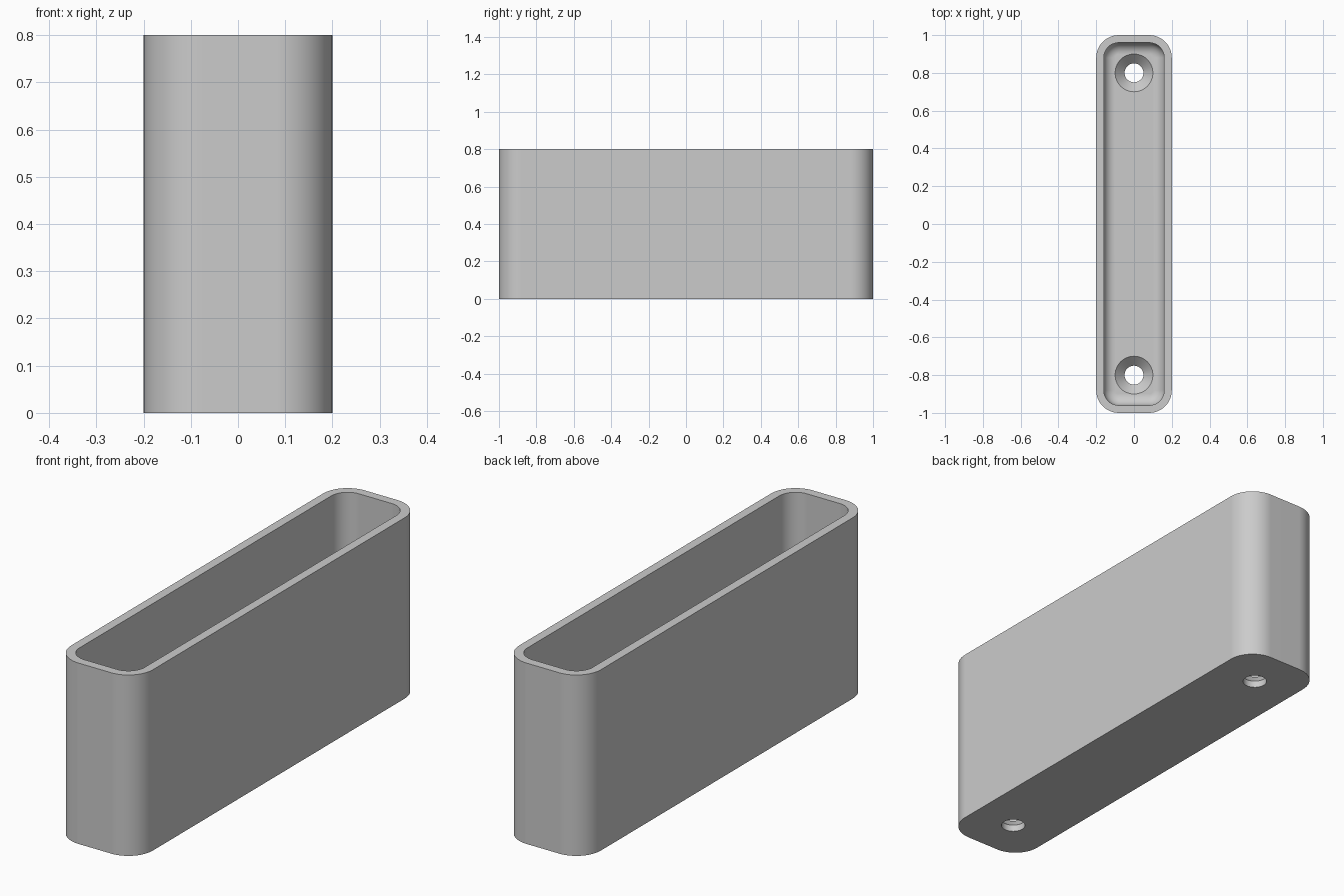
import bpy, bmesh
from math import sin, cos, pi, radians

if "Cube" in bpy.data.objects:
    bpy.data.objects.remove(bpy.data.objects["Cube"])

HALF_X, HALF_Y, HEIGHT = 0.2, 1.0, 0.8
CORNER, WALL, FLOOR, FILLET = 0.12, 0.04, 0.08, 0.06
STEPS = 12

grey = bpy.data.materials.new("light grey")
grey.use_nodes = True
colour = (0.6, 0.6, 0.6, 1)
grey.diffuse_color = colour
grey.node_tree.nodes["Principled BSDF"].inputs["Base Color"].default_value = colour


def rounded_ring(bm, inset, z):
    """Rounded rectangle of vertices, shrunk inwards by inset."""
    r = CORNER - inset
    ring = []
    for q, (sx, sy) in enumerate([(1, 1), (-1, 1), (-1, -1), (1, -1)]):
        for i in range(STEPS + 1):
            a = (q + i / STEPS) * pi / 2
            ring.append(bm.verts.new((sx * (HALF_X - CORNER) + r * cos(a),
                                      sy * (HALF_Y - CORNER) + r * sin(a), z)))
    return ring


def circle_ring(bm, y, r, z, n=48):
    return [bm.verts.new((r * cos(2 * pi * i / n), y + r * sin(2 * pi * i / n), z))
            for i in range(n)]


def loft(name, rings_of):
    """Closed solid through a list of matching rings."""
    bm = bmesh.new()
    rings = rings_of(bm)
    for a, b in zip(rings, rings[1:]):
        for i in range(len(a)):
            j = (i + 1) % len(a)
            bm.faces.new((a[i], a[j], b[j], b[i]))
    bm.faces.new(rings[0][::-1])
    bm.faces.new(rings[-1])
    bmesh.ops.recalc_face_normals(bm, faces=bm.faces)
    mesh = bpy.data.meshes.new(name)
    bm.to_mesh(mesh)
    bm.free()
    mesh.materials.append(grey)
    obj = bpy.data.objects.new(name, mesh)
    bpy.context.collection.objects.link(obj)
    return obj


# Open tray: outer wall, rim, inner wall, rounded inner floor edge
def tray_rings(bm):
    profile = [(0, 0), (0, HEIGHT), (WALL, HEIGHT)]
    for i in range(9):
        a = i / 8 * pi / 2
        profile.append((WALL + FILLET * (1 - cos(a)), FLOOR + FILLET * (1 - sin(a))))
    return [rounded_ring(bm, inset, z) for inset, z in profile]


tray = loft("tray", tray_rings)
bpy.context.view_layer.objects.active = tray
tray.select_set(True)

# Countersunk screw holes through the floor
for y in (-0.8, 0.8):
    hole = loft("screw_hole_cutter", lambda bm: [
        circle_ring(bm, y, r, z) for r, z in
        [(0.05, -0.05), (0.05, FLOOR - 0.05), (0.1, FLOOR), (0.1, FLOOR + 0.1)]])
    hole.hide_render = True
    cut = tray.modifiers.new("screw_hole", "BOOLEAN")
    cut.operation, cut.solver, cut.object = "DIFFERENCE", "EXACT", hole
    bpy.ops.object.modifier_apply(modifier=cut.name)
    bpy.data.objects.remove(hole)

# Smooth curved walls, crisp rims
bpy.ops.object.shade_smooth_by_angle(angle=radians(30))
weighted = tray.modifiers.new("weighted_normals", "WEIGHTED_NORMAL")
weighted.keep_sharp = True
